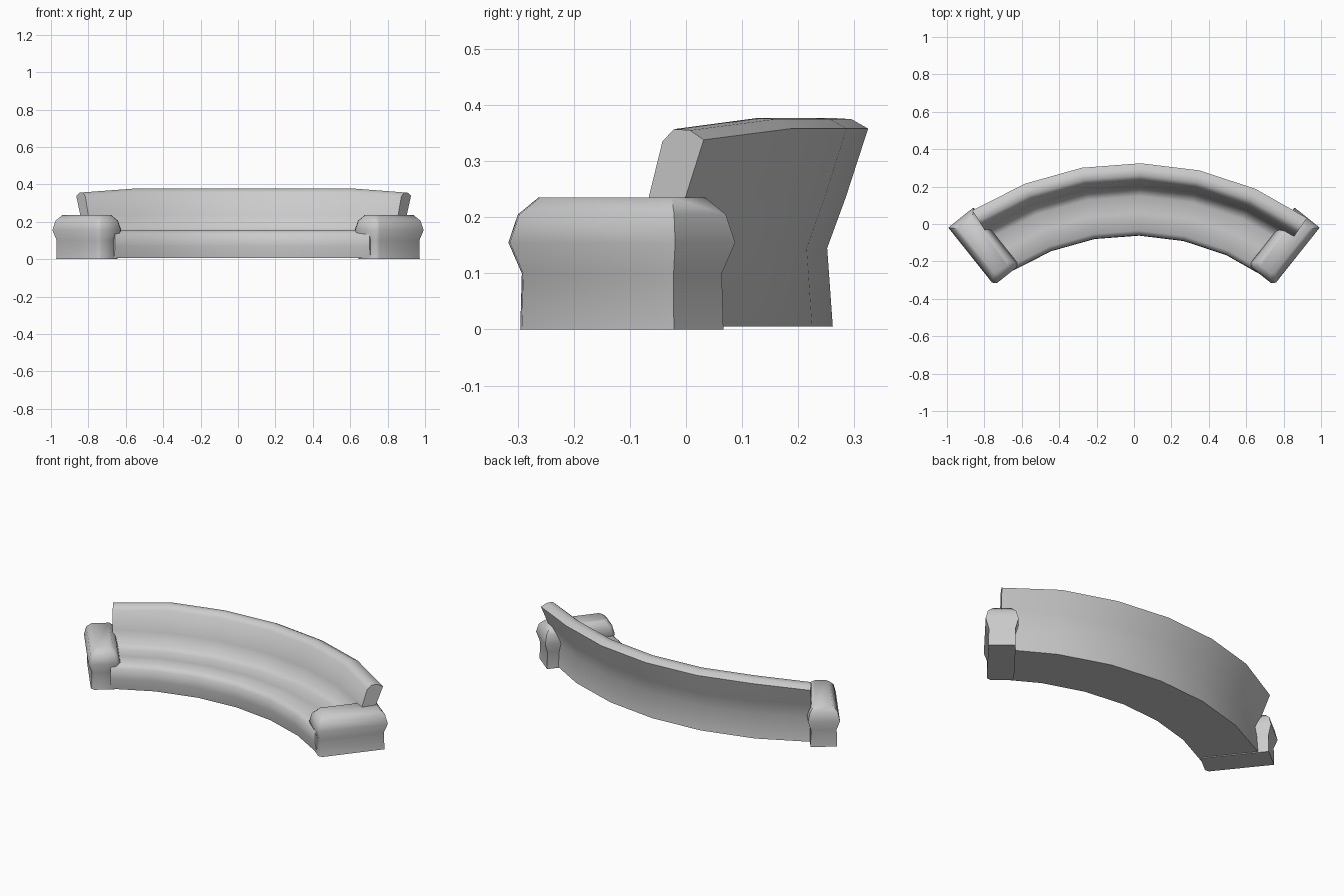
import bpy, bmesh, math
from math import sin, cos, radians

if "Cube" in bpy.data.objects:
    bpy.data.objects.remove(bpy.data.objects["Cube"])


def loft(name, rings, smooth_angle):
    """Skin closed rings of points in order and cap both ends."""
    bm = bmesh.new()
    loops = [[bm.verts.new(p) for p in ring] for ring in rings]
    n = len(loops[0])
    for a, b in zip(loops, loops[1:]):
        for i in range(n):
            j = (i + 1) % n
            bm.faces.new((a[i], a[j], b[j], b[i]))
    bm.faces.new(loops[0])
    bm.faces.new(loops[-1])
    bmesh.ops.recalc_face_normals(bm, faces=bm.faces)
    mesh = bpy.data.meshes.new(name)
    bm.to_mesh(mesh)
    bm.free()
    obj = bpy.data.objects.new(name, mesh)
    bpy.context.collection.objects.link(obj)
    bpy.ops.object.select_all(action='DESELECT')
    obj.select_set(True)
    bpy.context.view_layer.objects.active = obj
    bpy.ops.object.shade_smooth_by_angle(angle=radians(smooth_angle))
    return obj


# Curved seat and back: one profile (y at the middle, z) swept along an arc
CENTRE_Y = -1.28
PROFILE = [(-0.05, 0.005), (-0.062, 0.07), (-0.06, 0.13), (-0.035, 0.155),
           (0.06, 0.15), (0.15, 0.148), (0.185, 0.165), (0.205, 0.235),
           (0.235, 0.355), (0.26, 0.377), (0.295, 0.375), (0.325, 0.358),
           (0.285, 0.235), (0.252, 0.145), (0.262, 0.005)]
rings = []
for k in range(-3, 4):
    a = radians(1.3 + 11.3 * k)
    drop = 0.02 if abs(k) == 3 else 0.0      # the back dips at its ends
    rings.append([((y - CENTRE_Y) * sin(a), CENTRE_Y + (y - CENTRE_Y) * cos(a),
                   z - (drop if z > 0.3 else 0)) for y, z in PROFILE])
loft("curved_seat_and_back", rings, 60)

# Padded arms: stacked rectangles (inset, z), bulging above a narrower base
ARM_LEVELS = [(0.015, 0.0), (0.017, 0.1), (0.0, 0.155), (0.012, 0.205), (0.038, 0.235)]
HALF_LENGTH, HALF_WIDTH = 0.197, 0.086
turn = radians(-51.5)
for side, label in ((-1, "left_arm"), (1, "right_arm")):
    rings = []
    for inset, z in ARM_LEVELS:
        l, w = HALF_LENGTH - inset, HALF_WIDTH - inset
        c = 0.018
        # footprint with softened front corners
        corners = [(-l, -w), (l - c, -w), (l, -w + c), (l, w - c), (l - c, w), (-l, w)]
        rings.append([(-side * (-0.803 + u * cos(turn) - v * sin(turn)),
                       -0.12 + u * sin(turn) + v * cos(turn), z) for u, v in corners])
    loft(label, rings, 50)
